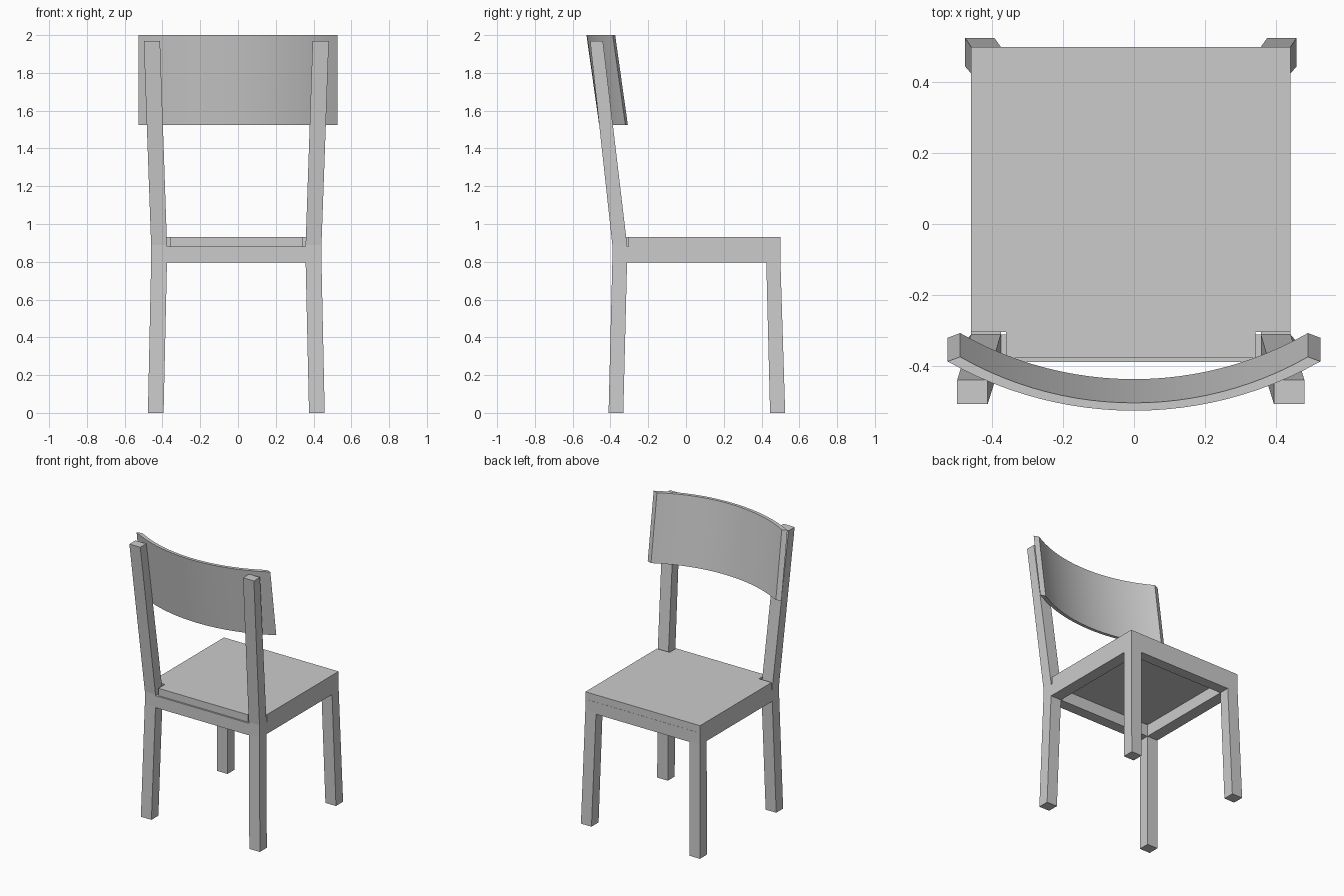
import bpy
import math

if "Cube" in bpy.data.objects:
    bpy.data.objects.remove(bpy.data.objects["Cube"])

CX = -0.009  # centre line of the frame in x


def make_mesh(name, verts, faces):
    me = bpy.data.meshes.new(name)
    me.from_pydata(verts, [], faces)
    me.update()
    ob = bpy.data.objects.new(name, me)
    bpy.context.collection.objects.link(ob)
    return ob


def loft(name, rings):
    """Join equal-sized rings of points with quads and cap both ends."""
    n = len(rings[0])
    verts = [p for r in rings for p in r]
    faces = [(k * n + i, k * n + (i + 1) % n, (k + 1) * n + (i + 1) % n, (k + 1) * n + i)
             for k in range(len(rings) - 1) for i in range(n)]
    faces += [tuple(reversed(range(n))), tuple(range((len(rings) - 1) * n, len(rings) * n))]
    return make_mesh(name, verts, faces)


def rect(side, x0, x1, y0, y1, z):
    """Horizontal rectangle on one side of the centre line."""
    pts = [(x0, y0), (x1, y0), (x1, y1), (x0, y1)]
    if side < 0:
        pts.reverse()
    return [(CX + side * x, y, z) for x, y in pts]


def post(name, side, sections):
    return loft(name, [rect(side, *s) for s in sections])


for side, label in ((-1, "left"), (1, "right")):
    # Rear leg continuing into the leaning back post
    post("rear_leg_" + label, side, [
        (0.385, 0.468, -0.41, -0.332, 0.0),
        (0.367, 0.451, -0.39, -0.312, 0.80),
        (0.367, 0.451, -0.39, -0.312, 0.89),
        (0.404, 0.490, -0.508, -0.440, 1.97)])
    # Front leg, splayed outwards
    post("front_leg_" + label, side, [
        (0.385, 0.468, 0.445, 0.525, 0.0),
        (0.367, 0.451, 0.425, 0.50, 0.80),
        (0.367, 0.451, 0.425, 0.50, 0.88)])
    # Side rail
    post("side_rail_" + label, side, [
        (0.367, 0.451, -0.312, 0.425, z) for z in (0.795, 0.88)])

# Rear and front rails
for name, y0, y1 in (("rear_rail", -0.39, -0.312), ("front_rail", 0.425, 0.50)):
    loft(name, [rect(1, -0.367, 0.367, y0, y1, z) for z in (0.795, 0.88)])

# Seat panel, notched around the back posts
outline = [(-0.352, -0.378), (0.352, -0.378), (0.352, -0.305), (0.451, -0.305),
           (0.451, 0.499), (-0.451, 0.499), (-0.451, -0.305), (-0.352, -0.305)]
loft("seat", [[(CX + x, y, z) for x, y in outline] for z in (0.88, 0.932)])


def arc_y(x, half, sag):
    """Height of a circular arc above its lowest point."""
    r = (half * half + sag * sag) / (2 * sag)
    return r - math.sqrt(r * r - x * x)


# Curved backrest, leaning with the posts
SEG = 24
rings = []
for i in range(SEG + 1):
    t = 2 * i / SEG - 1
    xo, xi = 0.526 * t, 0.491 * t
    yo = -0.527 + arc_y(xo, 0.526, 0.139)
    yi = -0.505 + arc_y(xi, 0.491, 0.130)
    lean = 0.067
    rings.append([(xo, yo, 2.0), (xi, yi, 2.0), (xi, yi + lean, 1.525), (xo, yo + lean, 1.525)])
back = loft("backrest", rings)
bpy.ops.object.select_all(action='DESELECT')
back.select_set(True)
bpy.context.view_layer.objects.active = back

# Make all face directions consistent, then smooth the backrest
import bmesh
for ob in bpy.context.scene.objects:
    bm = bmesh.new()
    bm.from_mesh(ob.data)
    bmesh.ops.recalc_face_normals(bm, faces=bm.faces)
    bm.to_mesh(ob.data)
    bm.free()
bpy.ops.object.shade_smooth_by_angle(angle=math.radians(30))
